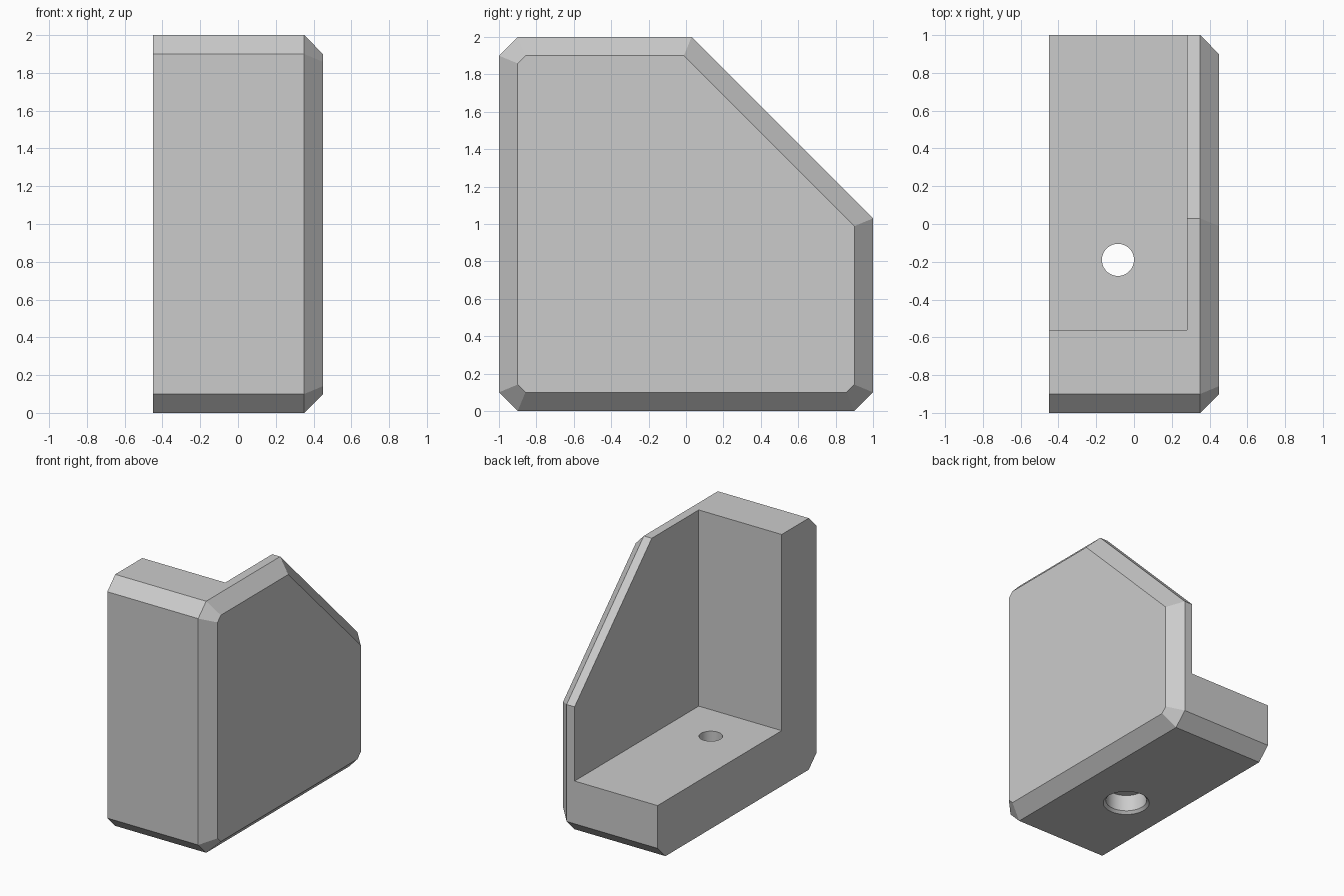
import bpy
import bmesh
from math import cos, sin, pi, radians
from mathutils import Vector

cube = bpy.data.objects.get("Cube")
if cube:
    bpy.data.objects.remove(cube, do_unlink=True)

grey = bpy.data.materials.new("light_grey")
grey.use_nodes = True
colour = (0.6, 0.6, 0.6, 1)
grey.diffuse_color = colour
grey.node_tree.nodes["Principled BSDF"].inputs["Base Color"].default_value = colour

CHAMFER = 0.1


def inset(points, dist):
    """Offset a counter-clockwise convex outline inward."""
    result = []
    n = len(points)
    for i in range(n):
        p = Vector(points[i])
        a = (p - Vector(points[i - 1])).normalized()
        b = (Vector(points[(i + 1) % n]) - p).normalized()
        na, nb = Vector((-a.y, a.x)), Vector((-b.y, b.x))
        result.append(p + (na + nb) * dist / (1 + na.dot(nb)))
    return result


def loft(name, rings):
    """Skin a stack of closed rings and cap both ends."""
    bm = bmesh.new()
    loops = [[bm.verts.new(p) for p in ring] for ring in rings]
    n = len(loops[0])
    for low, high in zip(loops, loops[1:]):
        for i in range(n):
            j = (i + 1) % n
            bm.faces.new((low[i], low[j], high[j], high[i]))
    bm.faces.new(loops[0])
    bm.faces.new(loops[-1])
    bmesh.ops.recalc_face_normals(bm, faces=bm.faces)
    mesh = bpy.data.meshes.new(name)
    bm.to_mesh(mesh)
    bm.free()
    mesh.materials.append(grey)
    obj = bpy.data.objects.new(name, mesh)
    bpy.context.collection.objects.link(obj)
    return obj


def cut(target, cutter):
    cutter.hide_render = True
    bpy.context.view_layer.objects.active = target
    mod = target.modifiers.new("cut", "BOOLEAN")
    mod.operation = "DIFFERENCE"
    mod.solver = "EXACT"
    mod.object = cutter
    bpy.ops.object.modifier_apply(modifier=mod.name)
    bpy.data.objects.remove(cutter, do_unlink=True)


# Solid body: side outline with a chamfered outer face
outline = [(-0.9, 0), (0.9, 0), (1, 0.1), (1, 1.03),
           (0.03, 2), (-0.9, 2), (-1, 1.9), (-1, 0.1)]
sections = [(-0.45, outline), (0.45 - CHAMFER, outline),
            (0.45, inset(outline, CHAMFER))]
bracket = loft("corner_bracket",
               [[(x, y, z) for y, z in ring] for x, ring in sections])

# Open pocket that leaves a floor, a front wall and a side wall
pocket = loft("pocket_cutter",
              [[(x, y, z) for x, y in ((-1, -0.56), (0.28, -0.56), (0.28, 2), (-1, 2))]
               for z in (0.44, 3)])
cut(bracket, pocket)

# Screw hole through the floor, with a chamfered counterbore below
hole_profile = [(0.19, -0.02), (0.15, 0.02), (0.15, 0.15), (0.085, 0.15), (0.085, 0.7)]
SIDES = 48
hole = loft("screw_hole_cutter",
            [[(-0.085 + r * cos(2 * pi * i / SIDES), -0.19 + r * sin(2 * pi * i / SIDES), z)
              for i in range(SIDES)] for r, z in hole_profile])
cut(bracket, hole)

# Smooth only the round hole walls
bpy.ops.object.select_all(action="DESELECT")
bracket.select_set(True)
bpy.context.view_layer.objects.active = bracket
bpy.ops.object.shade_smooth_by_angle(angle=radians(20))
